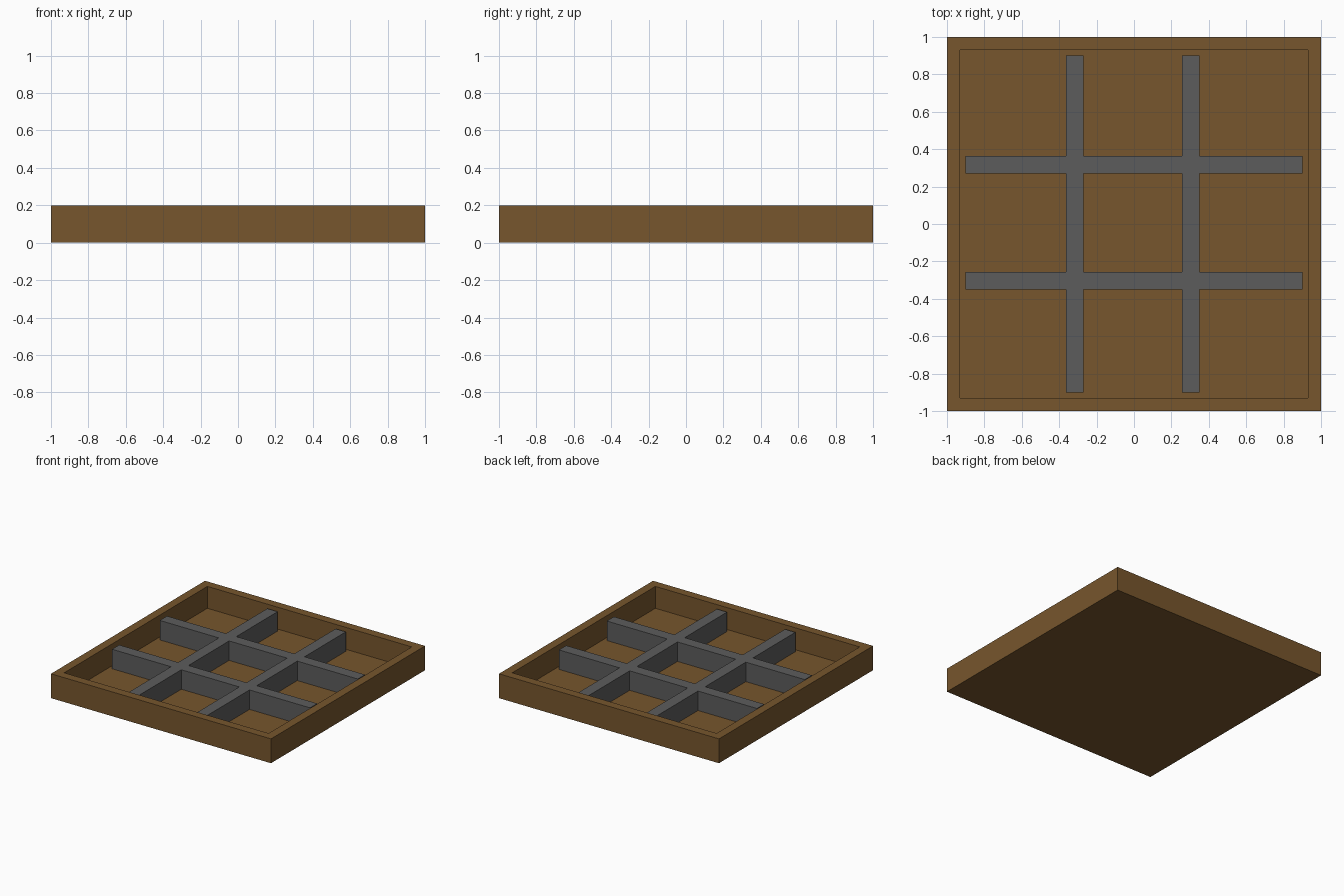
import bpy, bmesh

if "Cube" in bpy.data.objects:
    bpy.data.objects.remove(bpy.data.objects["Cube"])

WALL_TOP, FLOOR, DIVIDER_TOP = 0.2, 0.02, 0.18
INNER = 0.9


def material(name, rgb):
    m = bpy.data.materials.new(name)
    m.diffuse_color = (*rgb, 1)
    m.use_nodes = True
    m.node_tree.nodes["Principled BSDF"].inputs["Base Color"].default_value = m.diffuse_color
    return m


def add_object(name, bm, mat):
    bmesh.ops.recalc_face_normals(bm, faces=bm.faces)
    mesh = bpy.data.meshes.new(name)
    bm.to_mesh(mesh)
    bm.free()
    mesh.materials.append(mat)
    obj = bpy.data.objects.new(name, mesh)
    bpy.context.collection.objects.link(obj)
    return obj


wood = material("brown wood", (0.184, 0.093, 0.026))
grey = material("grey divider", (0.107, 0.107, 0.107))

# Tray: a flat box whose top is inset and sunk to form rim and floor
bm = bmesh.new()
bmesh.ops.create_cube(bm, size=1)
for v in bm.verts:
    v.co = (v.co.x * 2, v.co.y * 2, (v.co.z + 0.5) * WALL_TOP)
top = max(bm.faces, key=lambda f: f.calc_center_median().z)
bmesh.ops.inset_region(bm, faces=[top], thickness=1 - INNER)
sunk = bmesh.ops.extrude_face_region(bm, geom=[top])["geom"]
bmesh.ops.delete(bm, geom=[top], context="FACES_ONLY") if top.is_valid else None
for g in sunk:
    if isinstance(g, bmesh.types.BMVert):
        g.co.z = FLOOR
add_object("tray", bm, wood)

# Dividers: one crossing lattice, strips at odd cells of an uneven grid
xs = [-INNER, -0.364, -0.27, 0.257, 0.35, INNER]
ys = [-INNER, -0.35, -0.257, 0.27, 0.364, INNER]
bm = bmesh.new()
for i in range(5):
    for j in range(5):
        if i % 2 or j % 2:
            corners = [(i, j), (i + 1, j), (i + 1, j + 1), (i, j + 1)]
            bm.faces.new([bm.verts.new((xs[a], ys[b], FLOOR)) for a, b in corners])
bmesh.ops.remove_doubles(bm, verts=bm.verts, dist=0.0001)
raised = bmesh.ops.extrude_face_region(bm, geom=bm.faces[:], use_keep_orig=True)["geom"]
for g in raised:
    if isinstance(g, bmesh.types.BMVert):
        g.co.z = DIVIDER_TOP
add_object("dividers", bm, grey)
